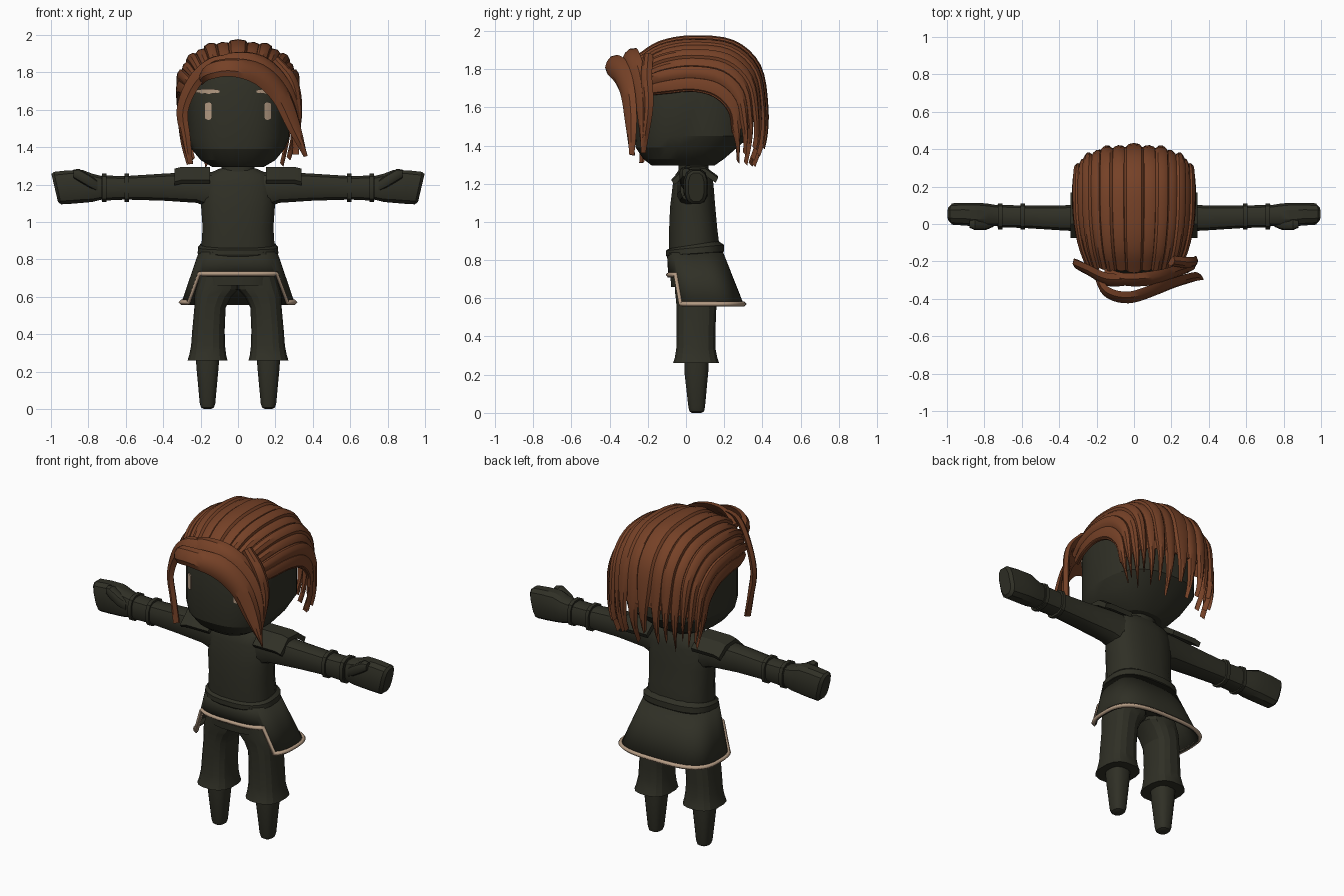
import bpy, bmesh
from math import sin, cos, pi, radians, copysign
from mathutils import Vector

if "Cube" in bpy.data.objects:
    bpy.data.objects.remove(bpy.data.objects["Cube"], do_unlink=True)


def make_material(name, rgb):
    mat = bpy.data.materials.new(name)
    mat.use_nodes = True
    mat.diffuse_color = (*rgb, 1)
    mat.node_tree.nodes["Principled BSDF"].inputs["Base Color"].default_value = (*rgb, 1)
    return mat


OLIVE = make_material("dark olive", (0.029, 0.029, 0.019))
HAIR = make_material("auburn hair", (0.18, 0.053, 0.02))
BEIGE = make_material("beige trim", (0.46, 0.33, 0.23))


def finish(obj, mat, mirror=False, angle=30):
    obj.data.materials.append(mat)
    bpy.context.scene.collection.objects.link(obj)
    bpy.ops.object.select_all(action="DESELECT")
    obj.select_set(True)
    bpy.context.view_layer.objects.active = obj
    if obj.type == "MESH":
        bpy.ops.object.shade_smooth_by_angle(angle=radians(angle))
    if mirror:
        obj.modifiers.new("mirror", "MIRROR")
    return obj


def loft(name, stacks, mat, mirror=False, caps=True, angle=30):
    """Skin one or more stacks of closed rings into one object."""
    bm = bmesh.new()
    for rings in stacks:
        loops = [[bm.verts.new(p) for p in ring] for ring in rings]
        n = len(loops[0])
        for low, high in zip(loops, loops[1:]):
            for i in range(n):
                j = (i + 1) % n
                bm.faces.new((low[i], low[j], high[j], high[i]))
        if caps:
            bm.faces.new(loops[0][::-1])
            bm.faces.new(loops[-1])
    bmesh.ops.recalc_face_normals(bm, faces=bm.faces[:])
    mesh = bpy.data.meshes.new(name)
    bm.to_mesh(mesh)
    bm.free()
    return finish(bpy.data.objects.new(name, mesh), mat, mirror, angle)


def oval(n, power):
    """Unit superellipse points."""
    for i in range(n):
        t = 2 * pi * (i + 0.5) / n
        yield tuple(copysign(abs(v) ** (2 / power), v) for v in (cos(t), sin(t)))


def level(z, rx, front, back, cx=0, n=16, power=2.6, tilt=0):
    """Horizontal ring between a front and a back y."""
    cy, ry = (front + back) / 2, (back - front) / 2
    return [(cx + rx * u, cy + ry * v, z + tilt * v) for u, v in oval(n, power)]


def sleeve(x, front, back, low, high, slant=0):
    """Upright ring across an arm."""
    cy, ry, cz, rz = (front + back) / 2, (back - front) / 2, (low + high) / 2, (high - low) / 2
    return [(x + slant * v, cy + ry * u, cz + rz * v) for u, v in oval(12, 2.8)]


def spline(points, steps):
    """Smooth path through vectors of any size."""
    pts = [Vector(p) for p in points]
    pts = [pts[0] * 2 - pts[1]] + pts + [pts[-1] * 2 - pts[-2]]
    out = []
    for a, b, c, d in zip(pts, pts[1:], pts[2:], pts[3:]):
        for s in range(steps):
            t = s / steps
            out.append((b * 2 + (c - a) * t + (a * 2 - b * 5 + c * 4 - d) * t ** 2
                        + (b * 3 - a - c * 3 + d) * t ** 3) / 2)
    return out + [pts[-2]]


# Head
FACE = dict(rx=0.275, front=-0.27, back=0.34)
head = [level(1.295, 0.14, -0.18, 0.15, n=32), level(1.33, 0.2, -0.225, 0.2, n=32),
        level(1.39, 0.25, -0.265, 0.27, n=32), level(1.45, n=32, **FACE),
        level(1.7, n=32, **FACE), level(1.8, 0.25, -0.24, 0.32, n=32),
        level(1.88, 0.17, -0.16, 0.24, n=32), level(1.91, 0.08, -0.08, 0.14, n=32)]
loft("head", [head], OLIVE, angle=20)
loft("neck", [[level(z, 0.09, -0.04, 0.12) for z in (1.24, 1.34)]], OLIVE)


# Eyes and brows: thin plates that follow the face curve
def face_plate(name, x0, x1, z0, z1, taper):
    cy, ry = (FACE["front"] + FACE["back"]) / 2, (FACE["back"] - FACE["front"]) / 2
    rings = []
    for i in range(7):
        t = i / 6
        x = x0 + (x1 - x0) * t
        y = cy - ry * (1 - (x / FACE["rx"]) ** 2.6) ** (1 / 2.6) - 0.007
        half = (z1 - z0) / 2 * (1 - taper * abs(2 * t - 1) ** 2)
        mid = (z0 + z1) / 2
        rings.append([(x, y + d, mid + s * half)
                      for d, s in ((0, -1), (0, 1), (0.009, 1), (0.009, -1))])
    loft(name, [rings], BEIGE, mirror=True)


face_plate("eyes", 0.143, 0.178, 1.545, 1.64, 0.15)
face_plate("eyebrows", 0.1, 0.222, 1.685, 1.712, 0.5)

# Hair rows from brow to nape: crown y, z then temple x, y, z
ROWS = spline([(-0.26, 1.87, 0.27, -0.2, 1.67), (-0.14, 1.945, 0.31, -0.1, 1.68),
               (0.03, 1.975, 0.335, 0.03, 1.69), (0.25, 1.95, 0.34, 0.15, 1.66),
               (0.39, 1.82, 0.335, 0.23, 1.58), (0.43, 1.6, 0.325, 0.25, 1.48),
               (0.42, 1.42, 0.31, 0.26, 1.4), (0.37, 1.28, 0.28, 0.27, 1.3)], 4)
CENTRE = Vector((0, 0.08, 1.58))


def on_hair(row, degrees, scale):
    s, c = sin(radians(degrees)), max(0, cos(radians(degrees))) ** 0.85
    yt, zt, xs, ys, zs = row
    p = Vector((xs * copysign(abs(s) ** 0.85, s), ys + (yt - ys) * c, zs + (zt - zs) * c))
    return CENTRE + (p - CENTRE) * scale


# Combed strands running over the skull and ending in points
strands = []
for i in range(15):
    middle = (i - 7) * 12
    lift = 1 if i % 2 else 0.975
    rows = ROWS[:len(ROWS) - (0, 2, 1, 3)[i % 4]]
    rings = []
    for k, row in enumerate(rows):
        u = k / (len(rows) - 1)
        width = 7.5 * (1 if u < 0.7 else 1 - 0.92 * (u - 0.7) / 0.3)
        rings.append([on_hair(row, middle + width * side, lift * scale) for side, scale in
                      ((-1, 0.945), (-0.65, 0.99), (0, 1.005), (0.65, 0.99), (1, 0.945), (0, 0.93))])
    strands.append(rings)
loft("hair_strands", strands, HAIR, angle=35)

# Close cap that fills the gaps under the strands
cap = [[on_hair(r, a, 0.95) for a in range(-90, 91, 10)]
       + [on_hair(r, a, 0.92) for a in range(90, -91, -10)] for r in ROWS[:-7]]
loft("hair_cap", [cap], HAIR)


# Loose locks: x, y, z, half width
def lock(name, points, thick=0.022):
    path = spline(points, 5)
    rings = []
    for i, q in enumerate(path):
        p = q.to_3d()
        ahead, behind = path[min(i + 1, len(path) - 1)], path[max(i - 1, 0)]
        along = (ahead.to_3d() - behind.to_3d()).normalized()
        out = p - CENTRE
        out = (out - along * out.dot(along)).normalized()
        side = along.cross(out)
        rings.append([p + side * q.w * k + out * thick * h for k, h in
                      ((-1, -0.4), (-0.6, 0.7), (0, 1), (0.6, 0.7), (1, -0.4), (0, -0.7))])
    loft(name, [rings], HAIR, angle=35)


lock("swept_fringe", [(-0.2, -0.25, 1.76, 0.03), (-0.15, -0.36, 1.81, 0.05),
                      (-0.03, -0.395, 1.83, 0.055), (0.12, -0.35, 1.79, 0.065),
                      (0.23, -0.31, 1.68, 0.06), (0.3, -0.29, 1.52, 0.045),
                      (0.36, -0.28, 1.35, 0.004)])
lock("upper_fringe", [(-0.15, -0.26, 1.82, 0.03), (-0.04, -0.3, 1.87, 0.05),
                      (0.12, -0.29, 1.85, 0.06), (0.24, -0.25, 1.74, 0.055),
                      (0.3, -0.23, 1.58, 0.04), (0.31, -0.22, 1.36, 0.004)])
lock("right_lock", [(-0.02, -0.3, 1.87, 0.04), (-0.14, -0.3, 1.84, 0.055),
                    (-0.24, -0.25, 1.75, 0.05), (-0.3, -0.22, 1.6, 0.04),
                    (-0.28, -0.22, 1.45, 0.028), (-0.25, -0.23, 1.31, 0.004)])
lock("left_lock", [(0.2, -0.2, 1.87, 0.03), (0.29, -0.21, 1.76, 0.035),
                   (0.32, -0.2, 1.6, 0.03), (0.3, -0.22, 1.36, 0.004)])

# Tunic body and belt
loft("torso", [[level(0.66, 0.19, -0.08, 0.16), level(0.85, 0.2, -0.09, 0.18),
                level(0.97, 0.192, -0.09, 0.165), level(1.08, 0.2, -0.085, 0.155),
                level(1.2, 0.2, -0.07, 0.145), level(1.25, 0.18, -0.055, 0.135),
                level(1.285, 0.1, -0.03, 0.11)]], OLIVE)
loft("belt", [[level(0.825, 0.205, -0.1, 0.185, n=24, tilt=0.01),
               level(0.835, 0.217, -0.106, 0.2, n=24, tilt=0.01),
               level(0.865, 0.215, -0.106, 0.2, n=24, tilt=0.015),
               level(0.88, 0.2, -0.09, 0.17, n=24, tilt=0.02)]], OLIVE)

# Skirt: short in front, long around the sides and back
WAIST, HEM = 0.84, 0.562
top = level(WAIST, 0.21, -0.1, 0.195, n=64, power=3)
bottom = level(HEM, 0.305, -0.085, 0.305, n=64, power=3)
rows = [[], [], []]
for a, b in zip(top, bottom):
    front_panel = b[1] < 0 and abs(b[0]) < 0.25
    drop = (WAIST - 0.715) / (WAIST - HEM) if front_panel else 1
    for row, f in zip(rows, (0, 0.5, 1)):
        row.append(Vector(a).lerp(Vector(b), f * drop))
skirt = loft("skirt", [rows], OLIVE, caps=False)
shell = skirt.modifiers.new("thickness", "SOLIDIFY")
shell.thickness = 0.01

# Hem trim swept along the skirt edge
curve = bpy.data.curves.new("hem_trim", "CURVE")
curve.dimensions = "3D"
curve.bevel_depth = 0.014
curve.bevel_resolution = 0
edge = curve.splines.new("POLY")
edge.points.add(len(rows[-1]) - 1)
for point, p in zip(edge.points, rows[-1]):
    point.co = (p.x, p.y, p.z + 0.008, 1)
edge.use_cyclic_u = True
finish(bpy.data.objects.new("hem_trim", curve), BEIGE)

# Trousers and boots
loft("trousers", [[level(0.74, 0.1, -0.06, 0.15, 0.095), level(0.64, 0.115, -0.06, 0.16, 0.112),
                   level(0.6, 0.1, -0.055, 0.16, 0.135), level(0.54, 0.085, -0.05, 0.16, 0.15),
                   level(0.42, 0.088, -0.05, 0.155, 0.158), level(0.34, 0.092, -0.052, 0.155, 0.16),
                   level(0.29, 0.1, -0.06, 0.165, 0.162), level(0.26, 0.108, -0.07, 0.175, 0.163)]],
     OLIVE, mirror=True, angle=20)
loft("boots", [[level(0.3, 0.065, -0.01, 0.12, 0.163), level(0.22, 0.06, -0.01, 0.118, 0.163),
                level(0.03, 0.042, 0.012, 0.1, 0.163), level(0.008, 0.035, 0.018, 0.095, 0.163),
                level(0, 0.02, 0.03, 0.08, 0.163)]], OLIVE, mirror=True)

# Sleeves, wrist bands, hands and thumbs
loft("sleeves", [[sleeve(0.12, -0.05, 0.12, 1.06, 1.27), sleeve(0.22, -0.045, 0.11, 1.1, 1.27),
                  sleeve(0.4, -0.035, 0.1, 1.112, 1.26), sleeve(0.6, -0.022, 0.1, 1.118, 1.247),
                  sleeve(0.73, -0.02, 0.105, 1.112, 1.25)]], OLIVE, mirror=True)
loft("wrist_bands", [[sleeve(x + d, -0.03, 0.112, 1.105, 1.26) for d in (-0.011, 0.011)]
                     for x in (0.595, 0.715)], OLIVE, mirror=True)
loft("hands", [[sleeve(0.72, -0.01, 0.1, 1.12, 1.245), sleeve(0.78, -0.015, 0.11, 1.105, 1.26),
                sleeve(0.83, -0.015, 0.115, 1.1, 1.28), sleeve(0.9, -0.01, 0.115, 1.095, 1.278, 0.01),
                sleeve(0.965, -0.005, 0.112, 1.092, 1.27, 0.02),
                sleeve(0.98, 0.012, 0.095, 1.105, 1.258, 0.018)]], OLIVE, mirror=True)
loft("thumbs", [[sleeve(0.75, -0.015, 0.03, 1.16, 1.22), sleeve(0.79, -0.032, 0.03, 1.18, 1.25),
                 sleeve(0.85, -0.034, 0.03, 1.215, 1.285), sleeve(0.88, -0.02, 0.02, 1.235, 1.28)]],
     OLIVE, mirror=True)

# Draped shoulder flaps
drape = [(-0.075, 1.215), (0, 1.285), (0.1, 1.28), (0.168, 1.23),
         (0.155, 1.205), (0.09, 1.25), (0.01, 1.25), (-0.06, 1.195)]
loft("shoulder_flaps", [[[(x, y, z + lift) for y, z in drape]
                         for x, lift in ((0.15, 0.01), (0.3, 0.01), (0.34, 0))]],
     OLIVE, mirror=True)
